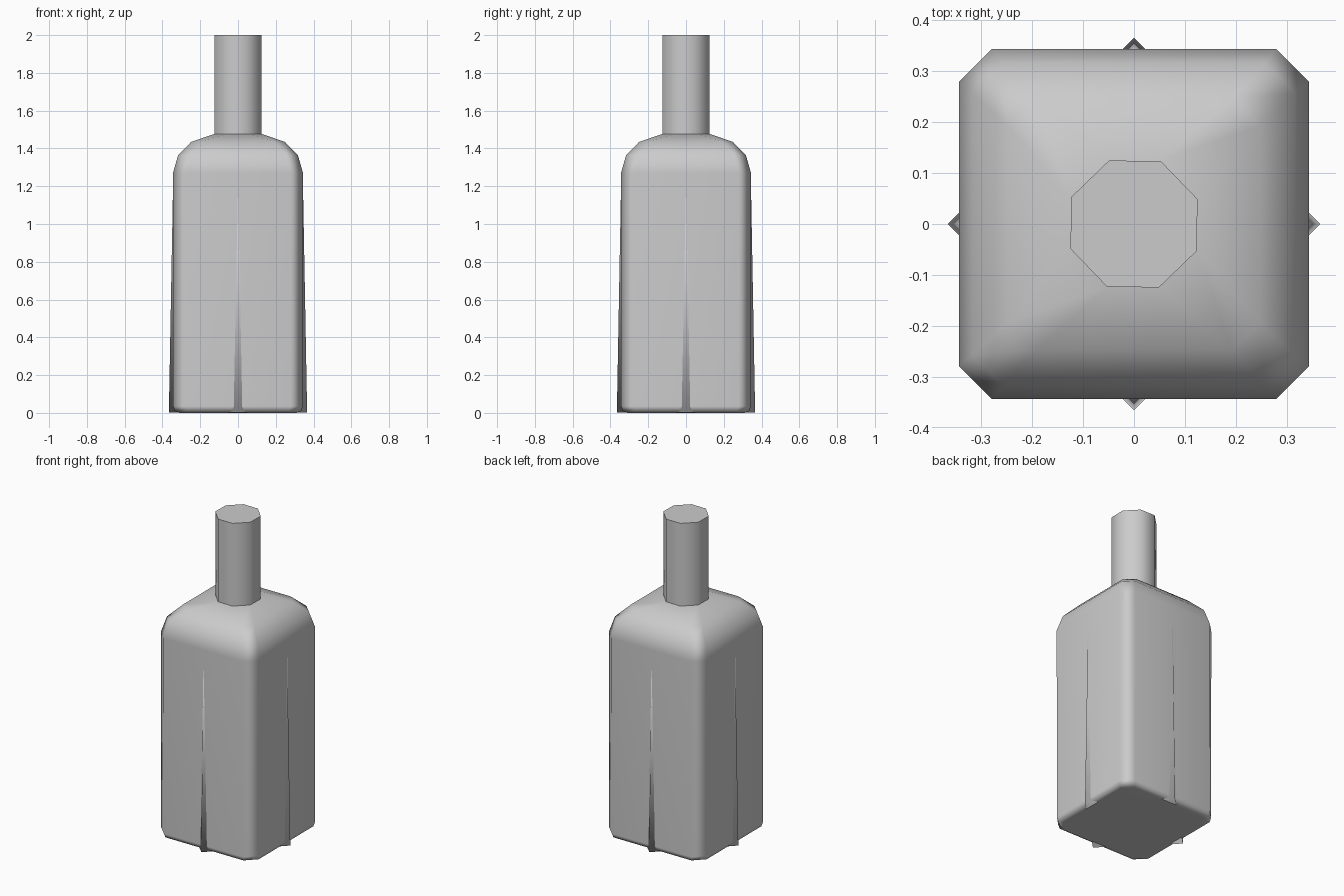
import bpy
import bmesh
from math import radians
from mathutils import Matrix

cube = bpy.data.objects.get("Cube")
if cube:
    bpy.data.objects.remove(cube, do_unlink=True)

# One plain grey for the whole bottle
grey = bpy.data.materials.new("plain_grey")
grey.use_nodes = True
colour = (0.6, 0.6, 0.6, 1)
grey.diffuse_color = colour
grey.node_tree.nodes["Principled BSDF"].inputs["Base Color"].default_value = colour


def chamfered_square(half, cut):
    """Eight corners of a square with cut corners, counter-clockwise."""
    a = half - cut
    return [(half, -a), (half, a), (a, half), (-a, half),
            (-half, a), (-half, -a), (-a, -half), (a, -half)]


def diamond(radius):
    return [(radius, 0), (0, radius), (-radius, 0), (0, -radius)]


def loft(name, sections, smooth_angle, weighted=False, turn=0):
    """Skin a stack of (outline, height) sections and cap both ends."""
    bm = bmesh.new()
    rings = [[bm.verts.new((x, y, z)) for x, y in outline] for outline, z in sections]
    for low, high in zip(rings, rings[1:]):
        n = len(low)
        for i in range(n):
            j = (i + 1) % n
            bm.faces.new((low[i], low[j], high[j], high[i]))
    bm.faces.new(rings[0][::-1])
    bm.faces.new(rings[-1])
    bmesh.ops.rotate(bm, verts=bm.verts, matrix=Matrix.Rotation(radians(turn), 3, "Z"))
    for face in bm.faces:
        face.smooth = True
    mesh = bpy.data.meshes.new(name)
    bm.to_mesh(mesh)
    bm.free()
    mesh.set_sharp_from_angle(angle=radians(smooth_angle))
    mesh.materials.append(grey)
    obj = bpy.data.objects.new(name, mesh)
    bpy.context.collection.objects.link(obj)
    if weighted:
        mod = obj.modifiers.new("flat_side_shading", "WEIGHTED_NORMAL")
        mod.keep_sharp = True
    return obj


# Square body with bevelled base and rounded shoulders: half width, cut, height
body_rings = [
    (0.31, 0.055, 0.0), (0.335, 0.062, 0.01), (0.343, 0.065, 0.035),
    (0.344, 0.065, 1.27), (0.317, 0.06, 1.365),
    (0.248, 0.055, 1.435), (0.124, 0.073, 1.477),
]
loft("bottle_body", [(chamfered_square(h, c), z) for h, c, z in body_rings], 60, weighted=True)

# Eight-sided neck
neck_outline = chamfered_square(0.124, 0.073)
loft("bottle_neck", [(neck_outline, 1.46), (neck_outline, 2.0)], 60, turn=-1)

# Tapered four-sided core whose corners show as ridges on the sides
loft("inner_core", [(diamond(0.366), 0.001), (diamond(0.343), 1.26)], 120)
